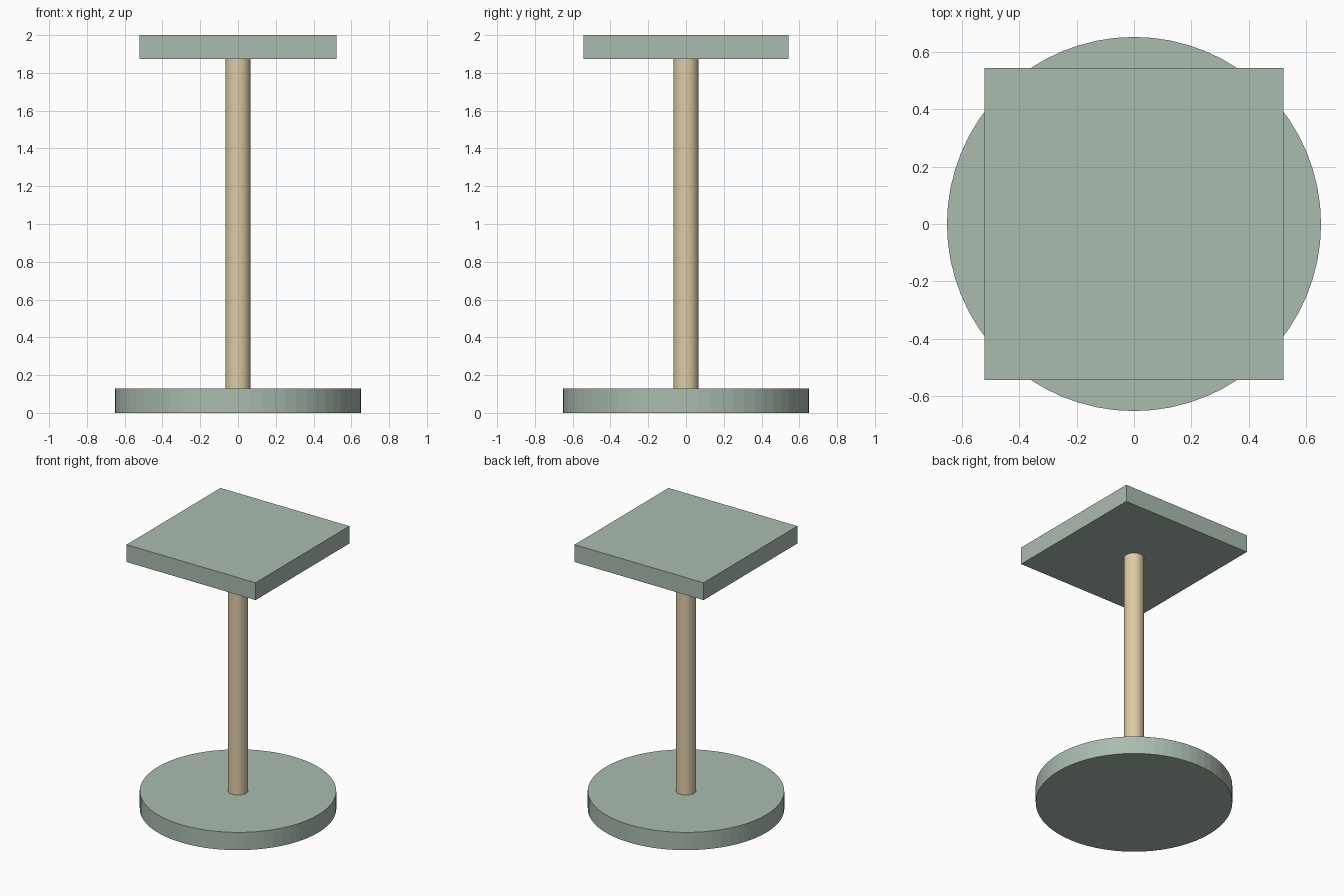
import bpy

if "Cube" in bpy.data.objects:
    bpy.data.objects.remove(bpy.data.objects["Cube"])


def material(name, rgb):
    mat = bpy.data.materials.new(name)
    mat.diffuse_color = (*rgb, 1.0)
    mat.use_nodes = True
    mat.node_tree.nodes["Principled BSDF"].inputs["Base Color"].default_value = mat.diffuse_color
    return mat


def cylinder(name, radius, z0, z1, mat):
    bpy.ops.mesh.primitive_cylinder_add(
        vertices=64, radius=radius, depth=z1 - z0, location=(0, 0, (z0 + z1) / 2))
    ob = bpy.context.object
    ob.name = name
    ob.data.materials.append(mat)
    return ob


green = material("sage_green", (0.40, 0.50, 0.43))
tan = material("light_wood", (0.73, 0.60, 0.39))

BASE_TOP, PLATE_BOTTOM, HEIGHT = 0.13, 1.873, 2.0

# Round foot and slim post
cylinder("round_base", 0.652, 0, BASE_TOP, green)
cylinder("post", 0.067, BASE_TOP, PLATE_BOTTOM, tan)

# Nearly square top plate
bpy.ops.mesh.primitive_cube_add(size=1, location=(0, 0, (PLATE_BOTTOM + HEIGHT) / 2))
top = bpy.context.object
top.name = "top_plate"
top.scale = (1.044, 1.086, HEIGHT - PLATE_BOTTOM)
bpy.ops.object.transform_apply(location=False, rotation=False, scale=True)
top.data.materials.append(green)
